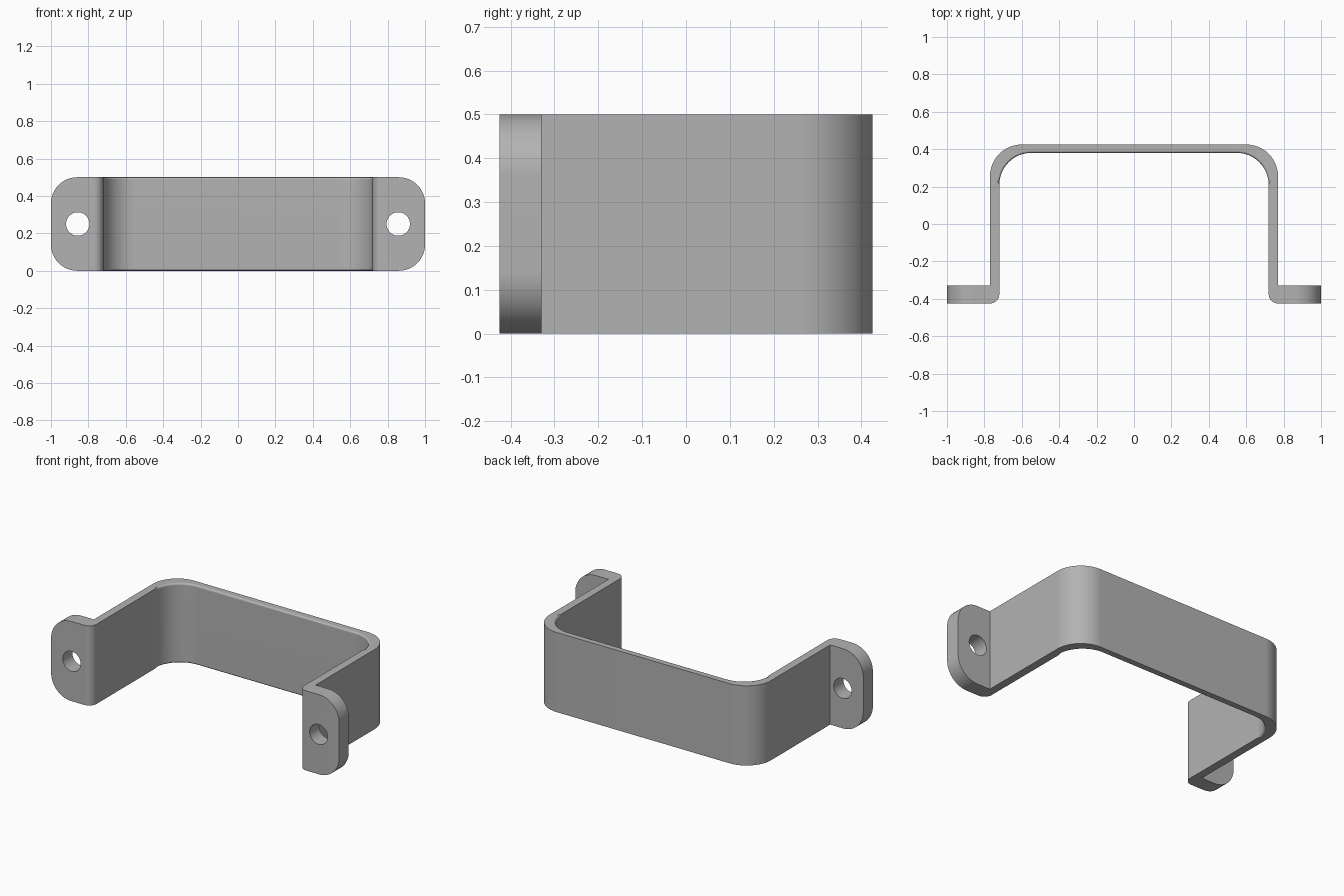
import bpy, bmesh
from math import radians, cos, sin

cube = bpy.data.objects.get("Cube")
if cube:
    bpy.data.objects.remove(cube, do_unlink=True)

HEIGHT = 0.5
BACK, FRONT, FOOT_BACK = 0.425, -0.425, -0.33
OUTER, INNER, WALL = 0.77, 0.72, 0.045
BEND, FOOT_ROUND, NOSE, SOFT = 0.17, 0.14, 0.05, 0.012
HOLE_X, HOLE_R = 0.857, 0.0625


def arc(cx, cy, r, start, end, steps=12):
    angles = [radians(start + (end - start) * i / steps) for i in range(steps + 1)]
    return [(cx + r * cos(a), cy + r * sin(a)) for a in angles]


# Strap outline: one half, then its mirror
half = arc(OUTER - BEND, BACK - BEND, BEND, 90, 0)
half += [(OUTER, FOOT_BACK), (1, FOOT_BACK), (1, FRONT)]
half += arc(INNER + NOSE, FRONT + NOSE, NOSE, 270, 180, 8)
half += arc(INNER - BEND, BACK - WALL - BEND, BEND, 0, 90)
outline = half + [(-x, y) for x, y in reversed(half)]

bm = bmesh.new()
base = bm.faces.new([bm.verts.new((x, y, 0)) for x, y in outline])
top = bmesh.ops.extrude_face_region(bm, geom=[base])["geom"]
bmesh.ops.translate(bm, vec=(0, 0, HEIGHT),
                    verts=[v for v in top if isinstance(v, bmesh.types.BMVert)])
bmesh.ops.recalc_face_normals(bm, faces=bm.faces)

# Rounded outer corners of the feet
corners = [e for e in bm.edges if all(abs(v.co.x) > 0.99 for v in e.verts)
           and abs(e.verts[0].co.y - e.verts[1].co.y) > 0.01]
bmesh.ops.bevel(bm, geom=corners, offset=FOOT_ROUND, segments=12,
                profile=0.5, affect='EDGES', clamp_overlap=False)


# Softened inner rims around the bends and back wall
def on_inner_bend(v):
    x, y = abs(v.co.x), v.co.y
    cx, cy = INNER - BEND, BACK - WALL - BEND
    if x < cx + 0.001:
        return abs(y - BACK + WALL) < 0.001
    return y > cy - 0.001 and abs(((x - cx) ** 2 + (y - cy) ** 2) ** 0.5 - BEND) < 0.001


rims = [e for e in bm.edges if all(on_inner_bend(v) for v in e.verts)
        and abs(e.verts[0].co.z - e.verts[1].co.z) < 0.001]
bmesh.ops.bevel(bm, geom=rims, offset=SOFT, segments=3, profile=0.5, affect='EDGES')

mesh = bpy.data.meshes.new("bracket")
bm.to_mesh(mesh)
bm.free()
bracket = bpy.data.objects.new("bracket", mesh)
bpy.context.collection.objects.link(bracket)

# Screw holes through both feet
for side in (-1, 1):
    bpy.ops.mesh.primitive_cylinder_add(
        vertices=48, radius=HOLE_R, depth=0.4, rotation=(radians(90), 0, 0),
        location=(side * HOLE_X, (FRONT + FOOT_BACK) / 2, HEIGHT / 2))
    cutter = bpy.context.object
    cutter.name = "hole_cutter"
    cutter.hide_render = True
    bpy.ops.object.select_all(action='DESELECT')
    bracket.select_set(True)
    bpy.context.view_layer.objects.active = bracket
    cut = bracket.modifiers.new("screw_hole", 'BOOLEAN')
    cut.operation = 'DIFFERENCE'
    cut.solver = 'EXACT'
    cut.object = cutter
    bpy.ops.object.modifier_apply(modifier=cut.name)
    bpy.data.objects.remove(cutter, do_unlink=True)

# Plain grey metal
grey = bpy.data.materials.new("plain grey")
grey.use_nodes = True
colour = (0.45, 0.45, 0.45, 1)
grey.diffuse_color = colour
grey.node_tree.nodes["Principled BSDF"].inputs["Base Color"].default_value = colour
bracket.data.materials.clear()
bracket.data.materials.append(grey)

bpy.ops.object.shade_smooth_by_angle(angle=radians(32))
weighted = bracket.modifiers.new("even_shading", 'WEIGHTED_NORMAL')
weighted.keep_sharp = True
